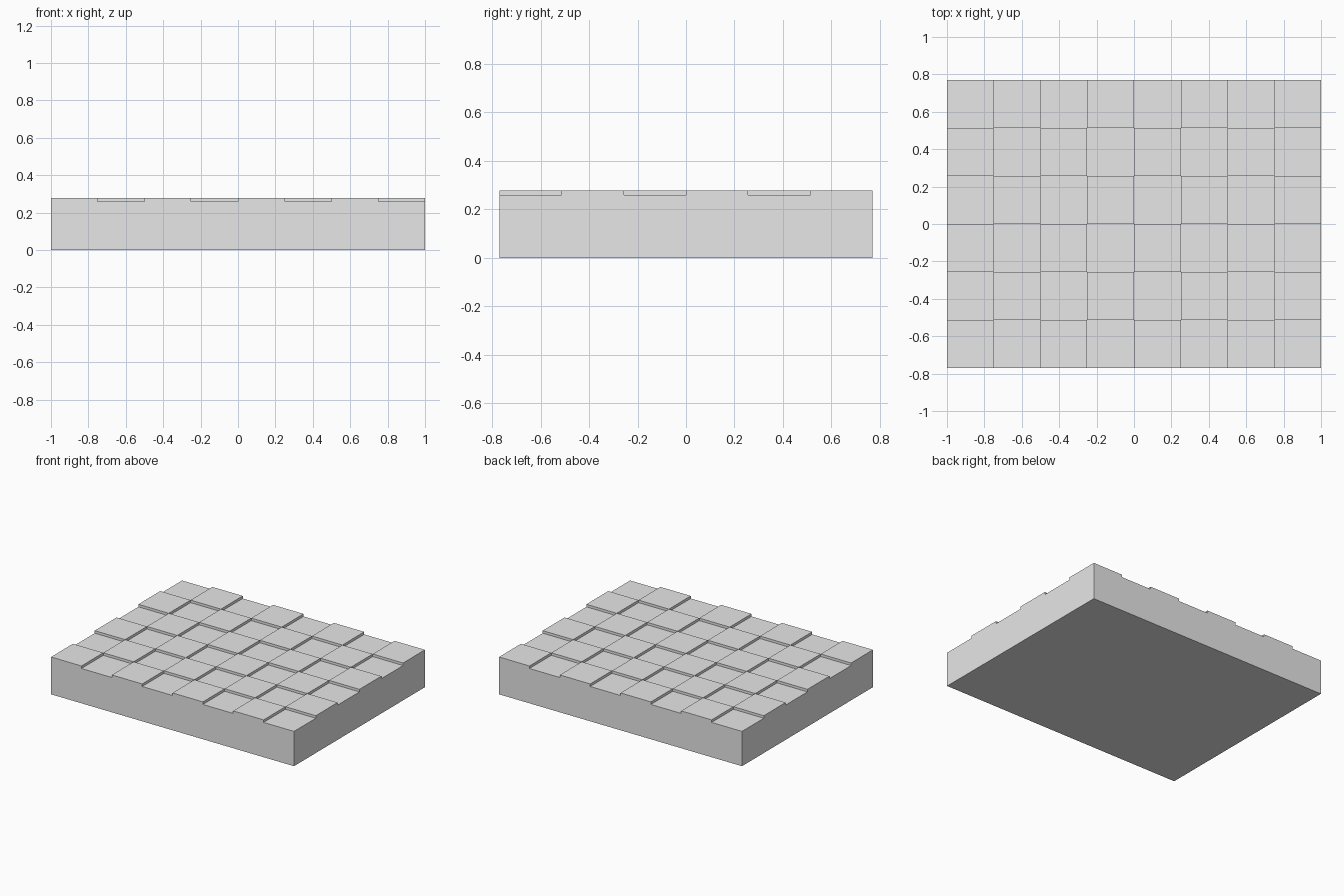
import bpy
import bmesh
from mathutils import Matrix, Vector

default = bpy.data.objects.get("Cube")
if default:
    bpy.data.objects.remove(default, do_unlink=True)

WIDTH, DEPTH = 2.0, 1.54      # slab footprint
LOW, STEP = 0.259, 0.019      # height of sunken tiles, rise of raised tiles
COLS, ROWS = 8, 6

# Single plain colour
grey = bpy.data.materials.new("plain_grey")
grey.use_nodes = True
colour = (0.8, 0.8, 0.8, 1.0)
grey.diffuse_color = colour
grey.node_tree.nodes["Principled BSDF"].inputs["Base Color"].default_value = colour

# Slab body
bm = bmesh.new()
bmesh.ops.create_cube(bm, size=1.0)
bmesh.ops.scale(bm, vec=(WIDTH, DEPTH, LOW), verts=bm.verts)
bmesh.ops.translate(bm, vec=(0, 0, LOW / 2), verts=bm.verts)


def top_faces():
    bm.normal_update()
    return [f for f in bm.faces if f.normal.z > 0.9]


def cut_top(axis, size, count):
    """Divide the top into equal strips along one axis."""
    for k in range(1, count):
        faces = top_faces()
        edges = {e for f in faces for e in f.edges}
        verts = {v for f in faces for v in f.verts}
        bmesh.ops.bisect_plane(bm, geom=[*verts, *edges, *faces], dist=1e-5,
                               plane_co=axis * (size * (k / count - 0.5)), plane_no=axis)


cut_top(Vector((1, 0, 0)), WIDTH, COLS)
cut_top(Vector((0, 1, 0)), DEPTH, ROWS)


# Raise every other tile in a chequered pattern
def is_raised(face):
    c = face.calc_center_median()
    col = int((c.x / WIDTH + 0.5) * COLS)
    row = int((c.y / DEPTH + 0.5) * ROWS)
    return (col + row) % 2 == 0


raised = [f for f in top_faces() if is_raised(f)]
bmesh.ops.inset_individual(bm, faces=raised, thickness=0.0, depth=STEP)
bm.normal_update()

mesh = bpy.data.meshes.new("chequered_slab")
bm.to_mesh(mesh)
bm.free()
mesh.materials.append(grey)
slab = bpy.data.objects.new("chequered_slab", mesh)
bpy.context.collection.objects.link(slab)
